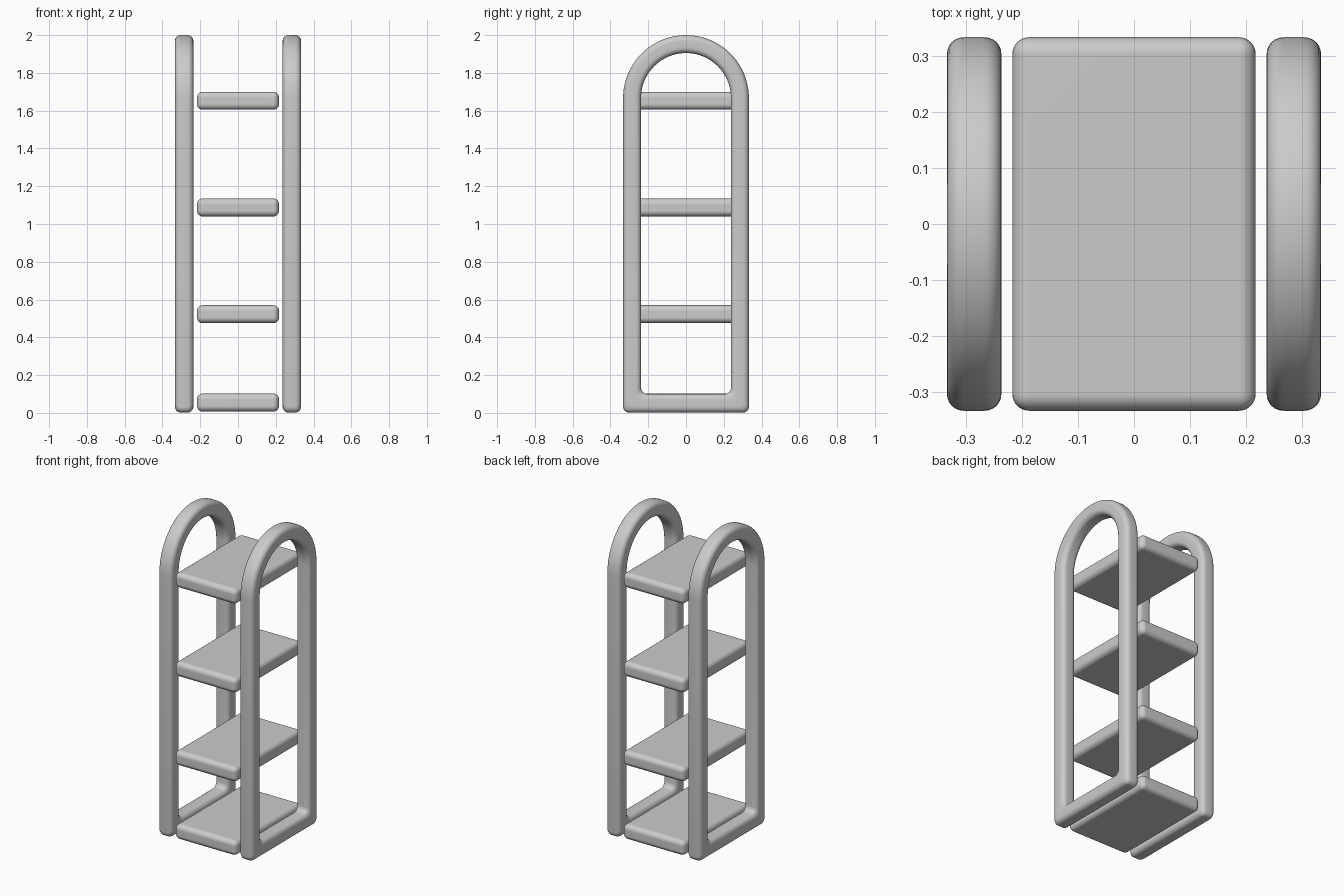
import bpy, bmesh, math
from math import cos, sin, pi

if "Cube" in bpy.data.objects:
    bpy.data.objects.remove(bpy.data.objects["Cube"])

HALF_Y, INNER_Y = 0.333, 0.238      # outer and inner half depth of the side loops
ARCH_Z, BAR = 1.667, 0.097
R = 0.03                            # edge rounding


def finish(bm, name):
    bmesh.ops.recalc_face_normals(bm, faces=bm.faces)
    me = bpy.data.meshes.new(name)
    bm.to_mesh(me)
    bm.free()
    ob = bpy.data.objects.new(name, me)
    bpy.context.collection.objects.link(ob)
    for p in me.polygons:
        p.use_smooth = True
    return ob


def arc(cy, cz, r, a0, a1, n):
    return [(cy + r * cos(a0 + (a1 - a0) * i / n), cz + r * sin(a0 + (a1 - a0) * i / n))
            for i in range(n + 1)]


def outline(hy, z0, r):
    """Arched loop with small rounded bottom corners, in the y-z plane."""
    return (arc(0, ARCH_Z, hy, 0, pi, 40)
            + arc(-hy + r, z0 + r, r, pi, 1.5 * pi, 6)
            + arc(hy - r, z0 + r, r, 1.5 * pi, 2 * pi, 6))


def rounded_square(w, h, r, n=6):
    pts = []
    for k, (sx, sy) in enumerate([(1, 1), (-1, 1), (-1, -1), (1, -1)]):
        pts += arc(sx * (w / 2 - r), sy * (h / 2 - r), r, k * pi / 2, (k + 1) * pi / 2, n)
    return pts


def side_loop(name, x):
    outer = outline(HALF_Y, 0.002, R)
    inner = outline(INNER_Y, 0.1, 0.035)
    profile = rounded_square(BAR, 1.0, R)
    # profile second axis runs 0..1 from inner to outer outline
    profile = [(px, t + 0.5) for px, t in
               [(a, b / BAR) for a, b in rounded_square(BAR, BAR, R)]]
    bm = bmesh.new()
    rings = [[bm.verts.new((x + px, i[0] + (o[0] - i[0]) * t, i[1] + (o[1] - i[1]) * t))
              for px, t in profile] for o, i in zip(outer, inner)]
    m = len(profile)
    for k, ring in enumerate(rings):
        nxt = rings[(k + 1) % len(rings)]
        for j in range(m):
            bm.faces.new((ring[j], ring[(j + 1) % m], nxt[(j + 1) % m], nxt[j]))
    return finish(bm, name)


def shelf(name, top):
    bm = bmesh.new()
    bmesh.ops.create_cube(bm, size=1)
    for v in bm.verts:
        v.co = (v.co.x * 0.434, v.co.y * 0.666, v.co.z * 0.095 + top - 0.0475)
    bmesh.ops.bevel(bm, geom=bm.edges[:], offset=R, segments=6, profile=0.5,
                    affect='EDGES')
    ob = finish(bm, name)
    mod = ob.modifiers.new("normals", 'WEIGHTED_NORMAL')
    mod.keep_sharp = True
    return ob


# arched side loops
side_loop("left_side_loop", -0.285)
side_loop("right_side_loop", 0.285)

# shelves
for i, top in enumerate((0.102, 0.57, 1.135, 1.70)):
    shelf(f"shelf_{i + 1}", top)
